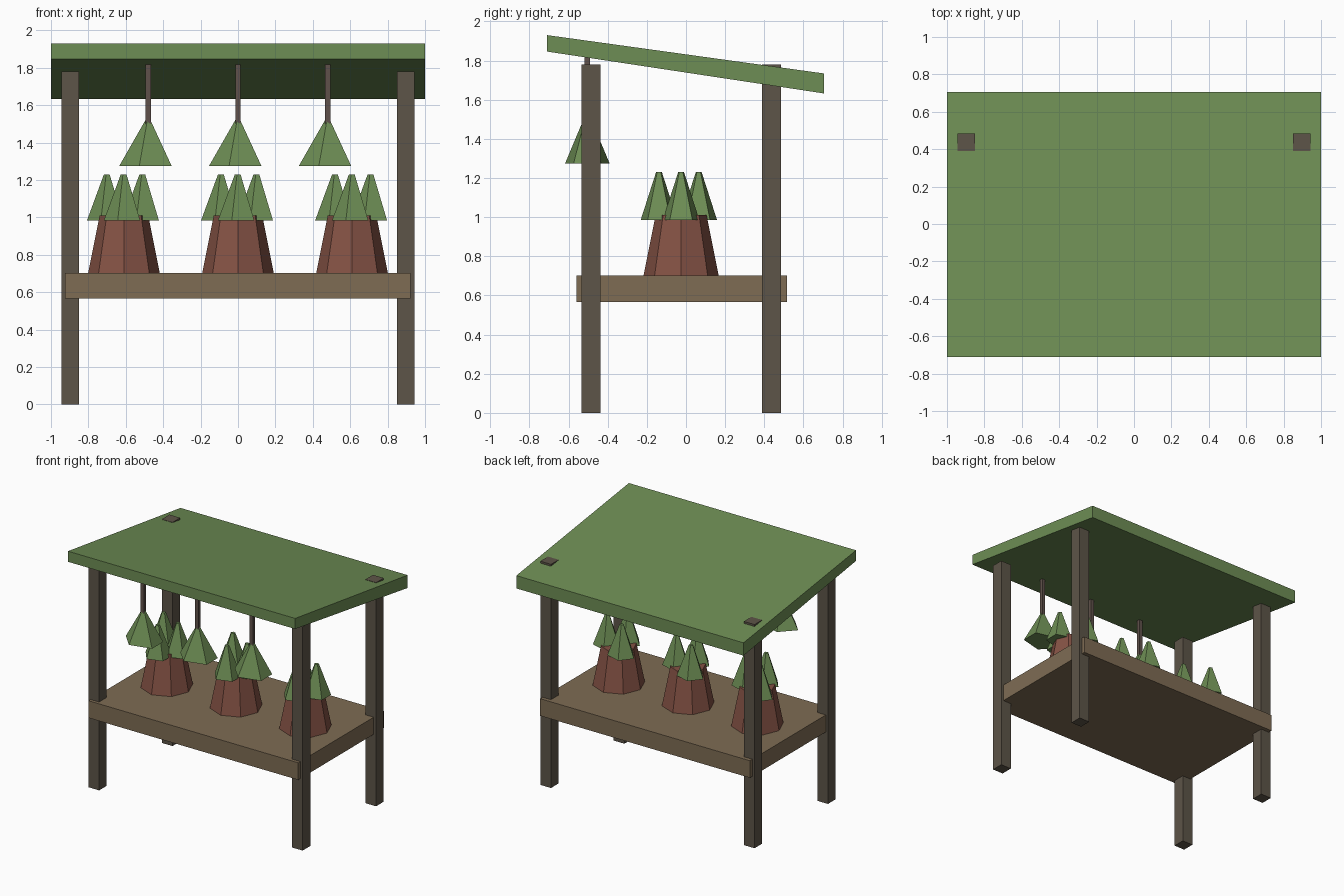
import bpy
import bmesh
from math import cos, sin, pi, tau

cube = bpy.data.objects.get("Cube")
if cube:
    bpy.data.objects.remove(cube, do_unlink=True)


def material(name, rgb):
    m = bpy.data.materials.new(name)
    m.use_nodes = True
    m.diffuse_color = (*rgb, 1)
    m.node_tree.nodes["Principled BSDF"].inputs["Base Color"].default_value = (*rgb, 1)
    return m


GREEN = material("leaf_green", (0.155, 0.27, 0.09))
CLAY = material("terracotta", (0.23, 0.084, 0.058))
PLANK = material("plank_brown", (0.21, 0.15, 0.088))
POST = material("post_brown", (0.11, 0.09, 0.065))
ROD = material("rod_brown", (0.115, 0.083, 0.069))


def loft(name, mat, lower, upper):
    """Closed solid between two matching rings of points."""
    bm = bmesh.new()
    a = [bm.verts.new(p) for p in lower]
    b = [bm.verts.new(p) for p in upper]
    n = len(a)
    for i in range(n):
        j = (i + 1) % n
        bm.faces.new((a[i], a[j], b[j], b[i]))
    bm.faces.new(a[::-1])
    bm.faces.new(b)
    bmesh.ops.recalc_face_normals(bm, faces=bm.faces)
    mesh = bpy.data.meshes.new(name)
    bm.to_mesh(mesh)
    bm.free()
    mesh.materials.append(mat)
    ob = bpy.data.objects.new(name, mesh)
    bpy.context.collection.objects.link(ob)
    return ob


def box(name, mat, x, y, z):
    def ring(h):
        return [(x[0], y[0], h), (x[1], y[0], h), (x[1], y[1], h), (x[0], y[1], h)]
    return loft(name, mat, ring(z[0]), ring(z[1]))


def frustum(name, mat, sides, x, y, z0, z1, r0, r1, squash=1):
    """Tapered prism with one corner pointing to -x."""
    def ring(r, h):
        angles = [pi + tau * i / sides for i in range(sides)]
        return [(x + r * cos(t), y + squash * r * sin(t), h) for t in angles]
    return loft(name, mat, ring(r0, z0), ring(r1, z1))


# Sloping roof, extruded along x from its side profile
profile = [(-0.71, 1.846), (0.705, 1.632), (0.705, 1.734), (-0.71, 1.93)]
loft("roof", GREEN, [(-1, y, z) for y, z in profile], [(1, y, z) for y, z in profile])

# Corner posts
for side, sx in (("left", 1), ("right", -1)):
    for end, y in (("front", -0.486), ("back", 0.437)):
        cx = sx * 0.896
        box(f"{end}_{side}_post", POST, (cx - 0.047, cx + 0.047),
            (y - 0.048, y + 0.048), (0, 1.78))

# Counter
box("counter", PLANK, (-0.924, 0.922), (-0.56, 0.516), (0.567, 0.703))

# Potted plants, three leafy tufts in each pot
tufts = [(0, -0.113), (0.1, 0), (-0.09, 0.09)]
for i, x in enumerate((-0.61, 0, 0.61), 1):
    y = -0.025
    frustum(f"pot_{i}", CLAY, 8, x, y, 0.7, 1.01, 0.192, 0.13)
    for k, (dx, dy) in enumerate(tufts, 1):
        frustum(f"pot_{i}_tuft_{k}", GREEN, 5, x + dx, y + dy, 0.985, 1.23,
                0.107, 0.017, 0.92)

# Hanging plants on rods
for i, x in enumerate((-0.48, 0, 0.48), 1):
    box(f"hanging_rod_{i}", ROD, (x - 0.014, x + 0.014), (-0.518, -0.49), (1.5, 1.82))
    frustum(f"hanging_plant_{i}", GREEN, 5, x, -0.504, 1.275, 1.52, 0.155, 0.015, 0.77)
